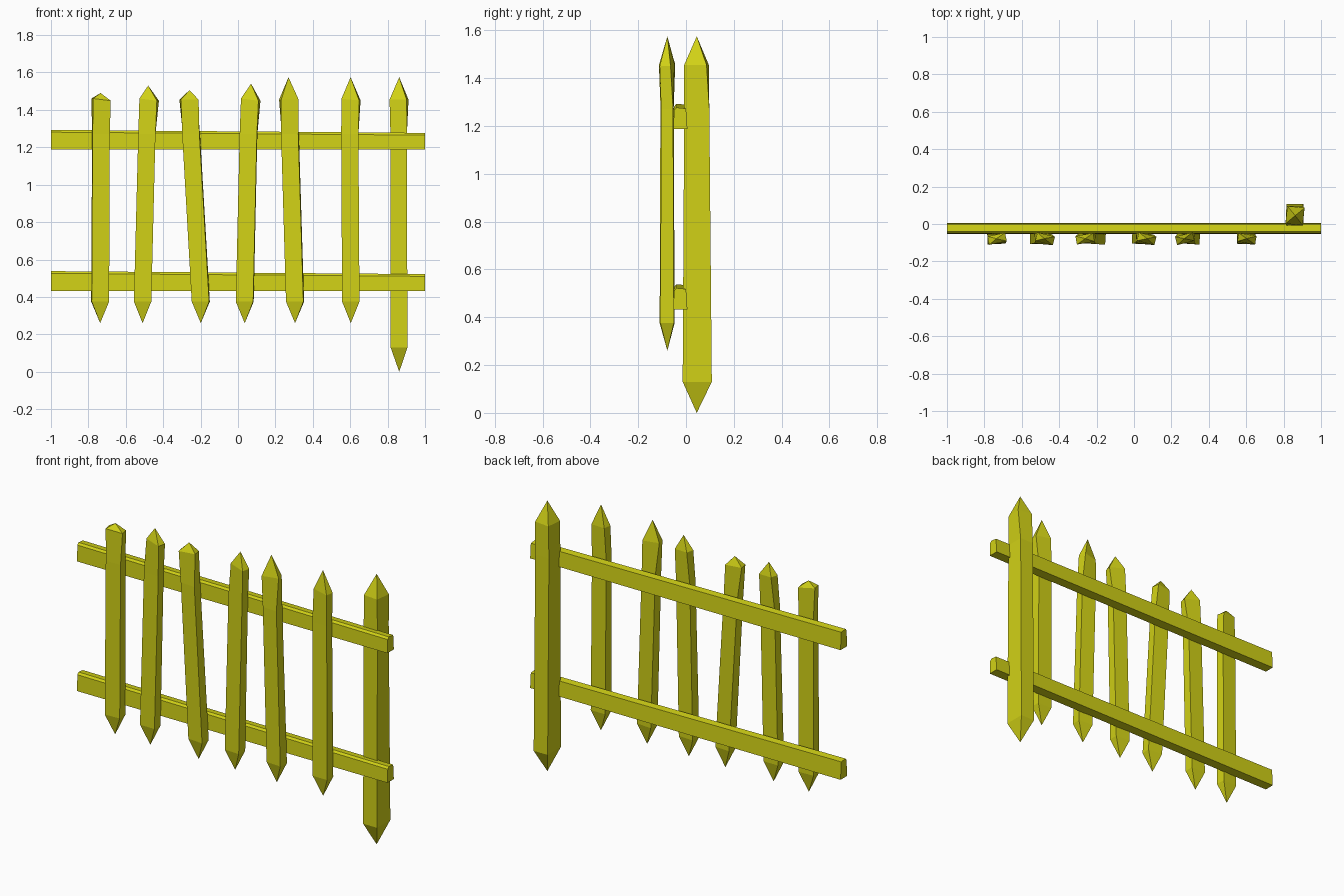
import bpy, math

if "Cube" in bpy.data.objects:
    bpy.data.objects.remove(bpy.data.objects["Cube"])

paint = bpy.data.materials.new("yellow paint")
paint.diffuse_color = (0.64, 0.64, 0.008, 1)
paint.use_nodes = True
paint.node_tree.nodes["Principled BSDF"].inputs["Base Color"].default_value = paint.diffuse_color


def make_object(name, verts, faces):
    mesh = bpy.data.meshes.new(name)
    mesh.from_pydata(verts, [], faces)
    mesh.materials.append(paint)
    obj = bpy.data.objects.new(name, mesh)
    bpy.context.collection.objects.link(obj)
    return obj


def ring(x, y, z, w, d, twist=0, slope=0):
    """Four corners of a twisted rectangle; slope tilts it from left to right."""
    c, s = math.cos(math.radians(twist)), math.sin(math.radians(twist))
    pts = []
    for sx, sy in ((-1, -1), (1, -1), (1, 1), (-1, 1)):
        px, py = sx * w / 2, sy * d / 2
        pts.append((x + px * c - py * s, y + px * s + py * c, z + slope * sx))
    return pts


def stake(name, low_tip, rings, high_tip):
    """Square stake pointed at both ends."""
    verts = [low_tip] + [p for r in rings for p in r] + [high_tip]
    last = len(verts) - 1
    faces = []
    for i in range(4):
        j = (i + 1) % 4
        faces.append((0, 1 + j, 1 + i))
        for k in range(len(rings) - 1):
            a, b = 1 + 4 * k, 5 + 4 * k
            faces.append((a + i, a + j, b + j, b + i))
        faces.append((last - 4 + i, last - 4 + j, last))
    return make_object(name, verts, faces)


# Pickets: bottom x, top x, tip x, tip z, low twist, high twist, top slope
pickets = [
    (-0.737, -0.732, -0.735, 1.49, 3, 12, -0.006),
    (-0.510, -0.475, -0.480, 1.53, 0, -14, -0.006),
    (-0.199, -0.262, -0.260, 1.505, -4, 10, 0.0),
    (0.036, 0.068, 0.070, 1.54, -3, -14, -0.006),
    (0.305, 0.272, 0.270, 1.575, -4, 14, 0.0),
    (0.603, 0.604, 0.602, 1.575, 0, -10, -0.004),
]
for n, (xb, xt, tx, tz, t0, t1, slope) in enumerate(pickets, 1):
    neck = xb + (xt - xb) * 0.82
    if t1 < 0:
        neck -= 0.006
    stake(f"picket_{n}", (xb, -0.078, 0.26), [
        ring(xb, -0.079, 0.375, 0.093, 0.056, t0),
        ring(neck, -0.079, 1.27, 0.092, 0.05, t0),
        ring(xt, -0.079, 1.455, 0.096, 0.046, t1, slope),
    ], (tx, -0.078, tz))

# Post behind the rails
stake("post", (0.862, 0.045, 0.0), [
    ring(0.861, 0.047, 0.13, 0.09, 0.122),
    ring(0.859, 0.045, 1.27, 0.088, 0.105),
    ring(0.861, 0.044, 1.455, 0.092, 0.094, -6),
], (0.862, 0.045, 1.575))

# Rails: tapered section, slightly lower at the right end
for name, z in (("lower_rail", 0.432), ("upper_rail", 1.187)):
    verts = []
    for x, h in ((-1, 0.106), (1, 0.09)):
        verts += [(x, -0.053, z), (x, 0.006, z), (x, 0.0, z + h - 0.004),
                  (x, -0.04, z + h), (x, -0.05, z + h - 0.012)]
    faces = [(4, 3, 2, 1, 0)[::-1], (5, 6, 7, 8, 9)[::-1]]
    faces = [(0, 4, 3, 2, 1), (5, 6, 7, 8, 9)]
    for i in range(5):
        j = (i + 1) % 5
        faces.append((i, j, 5 + j, 5 + i))
    make_object(name, verts, faces)
